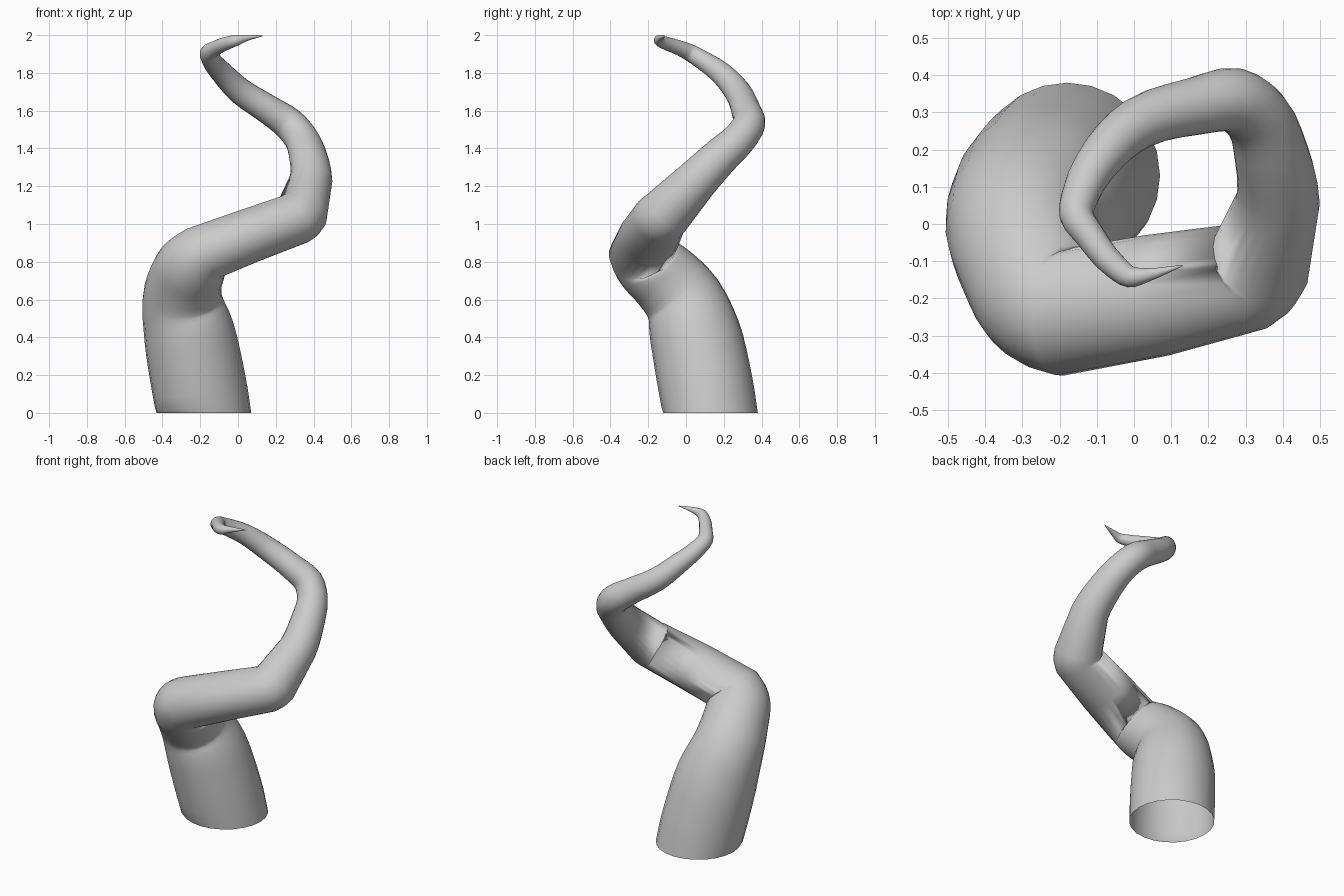
import bpy, bmesh, math
from mathutils import Vector

if "Cube" in bpy.data.objects:
    bpy.data.objects.remove(bpy.data.objects["Cube"])

# Centre line: x, y, z, radius, vertical flattening of the ring
PATH = [
    (-0.18, 0.13, 0.00, 0.25, 1), (-0.22, 0.09, 0.22, 0.25, 1), (-0.26, 0.045, 0.43, 0.24, 1),
    (-0.295, -0.015, 0.60, 0.212, 1), (-0.275, -0.115, 0.715, 0.195, 1),
    (-0.24, -0.195, 0.785, 0.187, 0.95), (-0.185, -0.237, 0.845, 0.172, 0.88),
    (0.06, -0.192, 0.938, 0.165, 0.86), (0.30, -0.142, 1.025, 0.15, 0.92),
    (0.338, -0.105, 1.06, 0.14, 1), (0.387, 0.06, 1.235, 0.113, 1), (0.37, 0.185, 1.36, 0.10, 1),
    (0.33, 0.29, 1.46, 0.09, 1), (0.27, 0.333, 1.53, 0.087, 1), (0.17, 0.318, 1.60, 0.078, 1),
    (0.01, 0.27, 1.705, 0.07, 1), (-0.08, 0.19, 1.795, 0.061, 1), (-0.145, 0.075, 1.875, 0.05, 1),
    (-0.155, 0.025, 1.905, 0.046, 1), (-0.12, -0.03, 1.93, 0.04, 1),
    (-0.05, -0.115, 1.96, 0.034, 1), (-0.01, -0.142, 1.972, 0.029, 1),
    (0.03, -0.138, 1.982, 0.02, 1), (0.13, -0.112, 1.996, 0.002, 1),
]
STRAIGHT = {6, 7, 9}  # spans kept straight
SIDES = 24
STEPS = 3


def refine(path, steps):
    """Catmull-Rom style smoothing with tangents scaled to each span."""
    p = [Vector(q) for q in path]
    d = [(b - a).length for a, b in zip(p, p[1:])]
    slope = [(p[1] - p[0]) / d[0]]
    for i in range(1, len(p) - 1):
        s0, s1 = (p[i] - p[i - 1]) / d[i - 1], (p[i + 1] - p[i]) / d[i]
        slope.append((s0 * d[i] + s1 * d[i - 1]) / (d[i] + d[i - 1]))
    slope.append((p[-1] - p[-2]) / d[-1])
    out = []
    for i in range(len(p) - 1):
        if i in STRAIGHT:
            out.append(p[i])
            continue
        for k in range(steps):
            t = k / steps
            out.append(p[i] * (2*t**3 - 3*t**2 + 1) + p[i + 1] * (3*t**2 - 2*t**3)
                       + slope[i] * d[i] * (t**3 - 2*t**2 + t)
                       + slope[i + 1] * d[i] * (t**3 - t**2))
    out.append(p[-1])
    return out


def sweep(name, path, sides):
    pts = [Vector(p[:3]) for p in path]
    bm = bmesh.new()
    rings = []
    tangent, u = Vector((0, 0, 1)), Vector((1, 0, 0))
    for i, p in enumerate(pts):
        # Mitred tangent, with the base ring kept flat on the ground
        if i == 0:
            new = Vector((0, 0, 1))
        elif i == len(pts) - 1:
            new = (p - pts[i - 1]).normalized()
        else:
            new = ((p - pts[i - 1]).normalized() + (pts[i + 1] - p).normalized()).normalized()
        u = tangent.rotation_difference(new) @ u
        tangent = new
        v = tangent.cross(u)
        ring = []
        for k in range(sides):
            a = 2 * math.pi * k / sides
            off = path[i][3] * (math.cos(a) * u + math.sin(a) * v)
            off.z *= path[i][4]
            ring.append(bm.verts.new(p + off))
        rings.append(ring)
    for a, b in zip(rings, rings[1:]):
        for k in range(sides):
            n = (k + 1) % sides
            bm.faces.new((a[k], a[n], b[n], b[k]))
    bm.faces.new(rings[-1])  # closed tip, open base
    for vert in bm.verts:  # nothing below the ground plane
        vert.co.z = max(vert.co.z, 0.0)
    for f in bm.faces:
        f.smooth = True
    me = bpy.data.meshes.new(name)
    bm.to_mesh(me)
    bm.free()
    ob = bpy.data.objects.new(name, me)
    bpy.context.collection.objects.link(ob)
    return ob


# Twisting tapered tentacle
tentacle = sweep("tentacle", refine(PATH, STEPS), SIDES)
